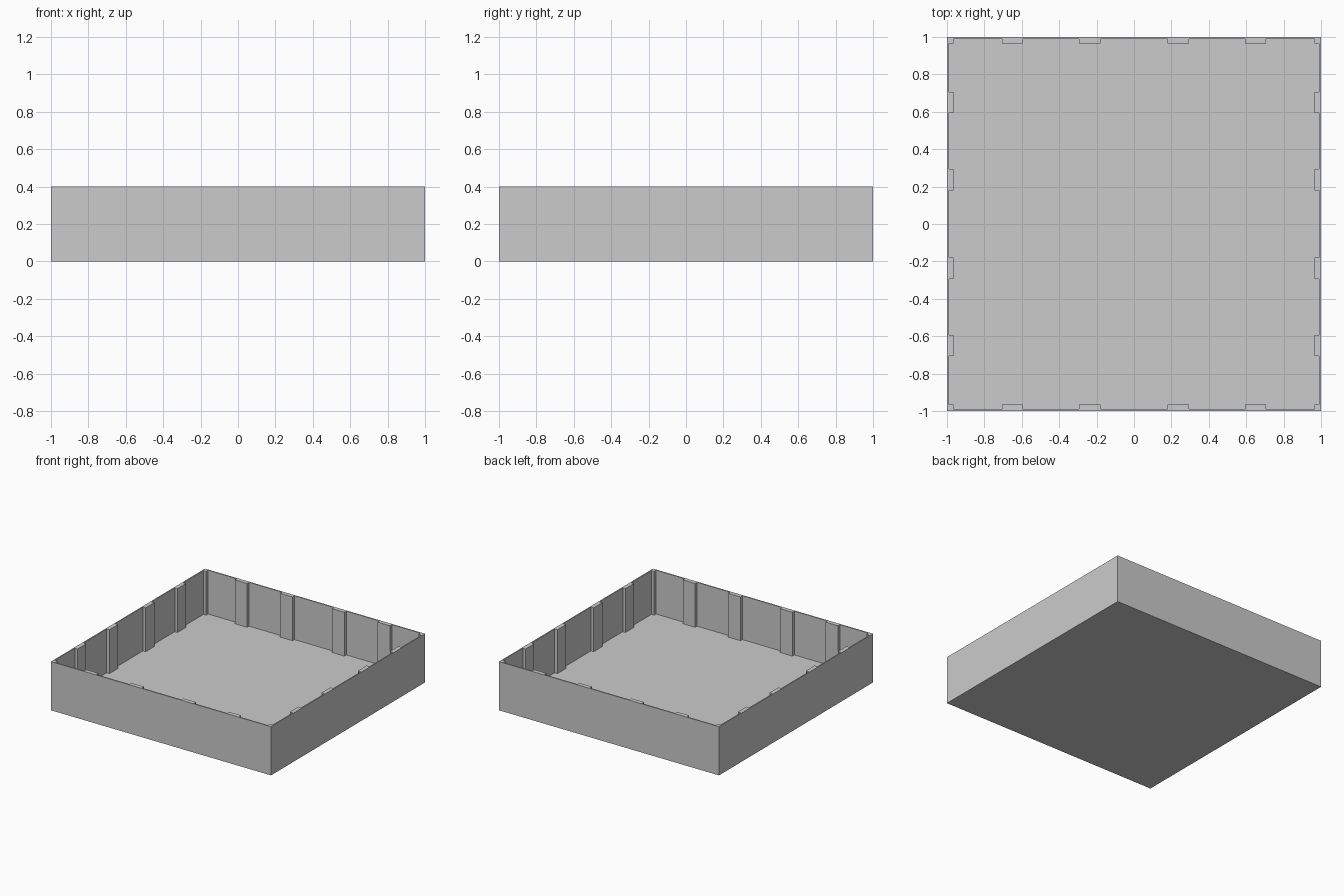
import bpy, bmesh
from mathutils import Matrix, Vector
from math import pi

if "Cube" in bpy.data.objects:
    bpy.data.objects.remove(bpy.data.objects["Cube"])

HEIGHT, FLOOR = 0.40, 0.04
WALL, RIB = 0.99, 0.965            # inner wall face and rib face, from centre
RIBS = [(-0.705, -0.593), (-0.293, -0.18), (0.18, 0.293), (0.593, 0.705)]


def prism(name, outline, z0, z1):
    bm = bmesh.new()
    base = bm.faces.new([bm.verts.new((p.x, p.y, z0)) for p in outline])
    top = bmesh.ops.extrude_face_region(bm, geom=[base])
    verts = [g for g in top["geom"] if isinstance(g, bmesh.types.BMVert)]
    bmesh.ops.translate(bm, verts=verts, vec=(0, 0, z1 - z0))
    bmesh.ops.recalc_face_normals(bm, faces=bm.faces)
    mesh = bpy.data.meshes.new(name)
    bm.to_mesh(mesh)
    bm.free()
    obj = bpy.data.objects.new(name, mesh)
    bpy.context.collection.objects.link(obj)
    return obj


# Cavity outline of one side: corner post, then four ribs, up to the next post
side = [Vector((-RIB, -RIB)), Vector((-RIB, -WALL))]
for a, b in RIBS:
    side += [Vector(p) for p in ((a, -WALL), (a, -RIB), (b, -RIB), (b, -WALL))]
side.append(Vector((RIB, -WALL)))

# Repeat the side around the square
cavity_outline = [Matrix.Rotation(k * pi / 2, 2) @ p for k in range(4) for p in side]
square = [Vector(p) for p in ((-1, -1), (1, -1), (1, 1), (-1, 1))]

# Solid block hollowed by the ribbed cavity
tray = prism("ribbed_tray", square, 0, HEIGHT)
cutter = prism("cavity_cutter", cavity_outline, FLOOR, HEIGHT + 0.2)
cutter.hide_render = True
cut = tray.modifiers.new("hollow", "BOOLEAN")
cut.operation = "DIFFERENCE"
cut.solver = "EXACT"
cut.object = cutter

# Apply the cut and discard the cutter
bpy.context.view_layer.objects.active = tray
tray.select_set(True)
bpy.ops.object.modifier_apply(modifier=cut.name)
bpy.data.objects.remove(cutter)
